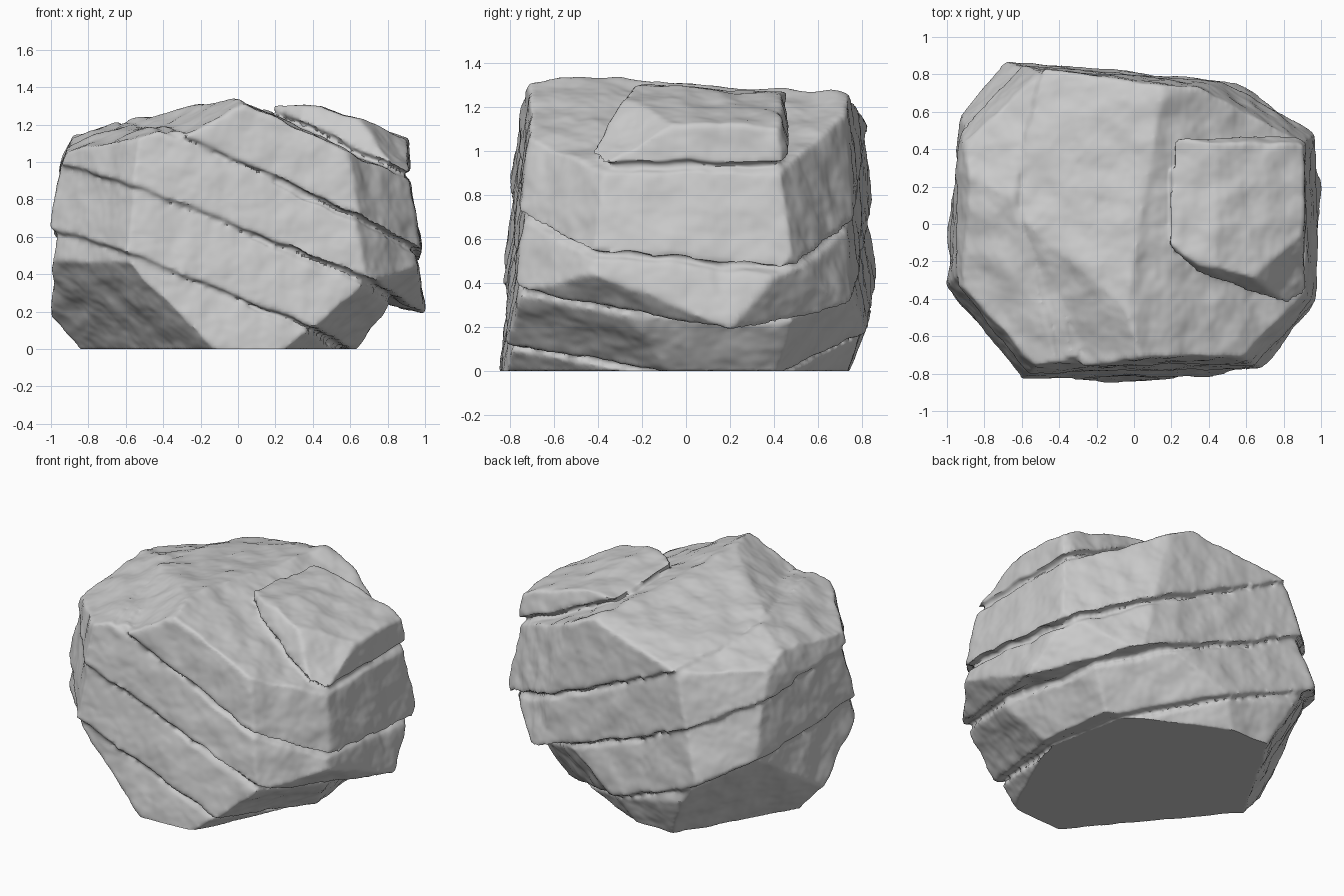
import bpy
import bmesh
from mathutils import Vector, noise

cube = bpy.data.objects.get("Cube")
if cube:
    bpy.data.objects.remove(cube, do_unlink=True)

# Broad facets of the boulder: (outward normal, point on the facet)
SIDES = [
    ((0.05, -1, 0.08), (0, -0.83, 0.0)),          # front
    ((0.74, -0.67, 0.14), (0.8, -0.6, 0.5)),      # front corner, +x
    ((-0.76, -0.65, 0.12), (-0.8, -0.58, 0.45)),  # front corner, -x
    ((-1, 0.08, 0.03), (-0.98, -0.2, 0.5)),
    ((-0.7, 0.72, 0.2), (-0.79, 0.72, 0.5)),      # back corner, -x
    ((0.09, 1, 0.03), (0, 0.79, 0.6)),            # back
    ((0.5, 0.85, 0.12), (0.73, 0.6, 0.6)),        # back corner, +x
    ((1, 0, 0.08), (0.965, 0, 0.45)),
    ((0, 0, -1), (0, 0, -0.03)),                  # base
    ((-0.18, -0.15, -0.18), (-0.6, -0.8, 0.45)),  # undercuts
    ((-0.72, 0.42, -0.54), (-0.84, 0, 0)),
    ((0.6, -0.3, -0.7), (0.97, 0.1, 0.22)),
    ((0.6, 0.5, -0.35), (0.95, 0.25, 0.2)),
    ((0, 0.9, -0.4), (0, 0.82, 0.2)),
]
CREST = [((-0.15, 0.1, 1), (-0.05, -0.4, 1.34))]
SHOULDER = [
    ((-0.35, -0.14, 1), (-0.55, 0.1, 1.26)),
    ((-0.2, 0.22, 1), (-0.55, 0.1, 1.26)),
]
# Extra hollowing of the lower beds, and trims for single beds
LOWER = [
    ((0.8, 0.1, -0.6), (0.75, 0, 0.18)),
    ((0.4, 0.9, -0.6), (0.1, 0.62, 0)),
]
MIDDLE = [((-1, 0, 0.3), (-0.93, 0, 1.0))]
UPPER = [((-0.5, -0.3, 1), (-0.15, -0.72, 1.215))]
# Narrow outline of the topmost slab
CAP = [
    ((-0.6, -0.8, 0.5), (0.2, -0.12, 1.28)),
    ((-0.1, -0.95, 0.5), (0.85, -0.43, 1.0)),
    ((0.45, -0.3, 0.55), (0.85, -0.2, 1.1)),
    ((0.1, 1, 0.3), (0.5, 0.46, 1.15)),
    ((-1, 0, 0.8), (0.13, 0.2, 1.28)),
    ((0, 0.05, 1), (0.3, 0, 1.285)),
    ((0.33, 0.05, 1), (0.5, 0, 1.265)),
]
DIP = Vector((0.4, 0.08, 1))  # the beds tilt down towards +x and the back


def inset(facets, depth):
    """Move facets inwards."""
    return [(n, Vector(p) - Vector(n).normalized() * depth) for n, p in facets]


def solid(facets):
    """Convex block left after slicing a large cube by every facet."""
    bm = bmesh.new()
    bmesh.ops.create_cube(bm, size=6)
    for normal, point in facets:
        cut = bmesh.ops.bisect_plane(
            bm, geom=bm.verts[:] + bm.edges[:] + bm.faces[:], dist=1e-5,
            plane_co=point, plane_no=normal, clear_outer=True)["geom_cut"]
        edges = [e for e in cut if isinstance(e, bmesh.types.BMEdge)]
        if edges:
            bmesh.ops.edgeloop_fill(bm, edges=edges)
    bmesh.ops.recalc_face_normals(bm, faces=bm.faces[:])
    return bm


def between(low, high, gap):
    """Two bedding planes (x slope, y slope, height) with a groove."""
    return [((-low[0], -low[1], -1), (0, 0, low[2] + gap)),
            ((high[0], high[1], 1), (0, 0, high[2] - gap * 0.5))]


def add(target, part, flare=0.0, low=0.0, high=1.0):
    """Copy a part into the rock, widest at its lower edge."""
    for v in part.verts:
        t = (v.co.dot(DIP) - low) / (high - low)
        k = 1 + flare * (0.5 - min(max(t, 0), 1))
        v.co.x *= k
        v.co.y *= k
    temp = bpy.data.meshes.new("temp")
    part.to_mesh(temp)
    part.free()
    target.from_mesh(temp)
    bpy.data.meshes.remove(temp)


# Recessed core with proud beds around it
rock_bm = bmesh.new()
core = inset(SIDES + LOWER + CREST + SHOULDER, 0.04) + [(DIP, (0, 0, 1.0))]
add(rock_bm, solid(core))
levels = [(0.4, 0, -0.8), (0.4, 0.08, 0.2), (0.4, 0.08, 0.57),
          (0.46, 0.08, 0.93), (0.45, 0, 1.338)]
sunk = inset(SHOULDER, 0.015)
trims = [LOWER + sunk, LOWER + sunk, MIDDLE + sunk, UPPER + CREST + SHOULDER]
for low, high, trim in zip(levels, levels[1:], trims):
    block = solid(SIDES + trim + between(low, high, 0.022))
    add(rock_bm, block, 0.04, max(low[2], -0.1), high[2])

# Topmost slab on a narrower neck
cap = SIDES[:8] + CAP
add(rock_bm, solid(cap + between(levels[-1], (0.4, 0, 1.7), 0.022)))
neck = between((0.4, 0, 1.2), (0.4, 0, 1.6), 0)
add(rock_bm, solid(inset(cap, 0.045) + neck))

mesh = bpy.data.meshes.new("layered_rock")
rock_bm.to_mesh(mesh)
rock_bm.free()
rock = bpy.data.objects.new("layered_rock", mesh)
bpy.context.collection.objects.link(rock)
bpy.context.view_layer.objects.active = rock
rock.select_set(True)

# Fuse the beds and wear down their edges
remesh = rock.modifiers.new("fuse", 'REMESH')
remesh.mode = 'VOXEL'
remesh.voxel_size = 0.015
wear = rock.modifiers.new("wear", 'SMOOTH')
wear.factor = 0.5
wear.iterations = 4
for name in ("fuse", "wear"):
    bpy.ops.object.modifier_apply(modifier=name)

# Wavy beds, lumpy faces and fine chipping, seated flat on the ground
mesh = rock.data
moved = []
for v in mesh.vertices:
    p = v.co.copy()
    lump = 0.01 * noise.noise(p * 3.5) + 0.01 * noise.noise(p * 8)
    chip = 0.003 * noise.noise(p * 22)
    wave = 0.012 * noise.noise(p * 1.8 + Vector((5, 2, 7)))
    wave += 0.014 * noise.noise(p * 7)
    moved.append(p + v.normal * (lump + chip) + DIP * wave * min(1, p.z * 4))
for v, p in zip(mesh.vertices, moved):
    v.co = (p.x, p.y, max(p.z, 0))

# Pale stone
stone = bpy.data.materials.new("pale_stone")
stone.use_nodes = True
colour = (0.6, 0.6, 0.6, 1)
stone.diffuse_color = colour
stone.node_tree.nodes["Principled BSDF"].inputs["Base Color"].default_value = colour
mesh.materials.clear()
mesh.materials.append(stone)
bpy.ops.object.shade_smooth_by_angle(angle=0.8)
